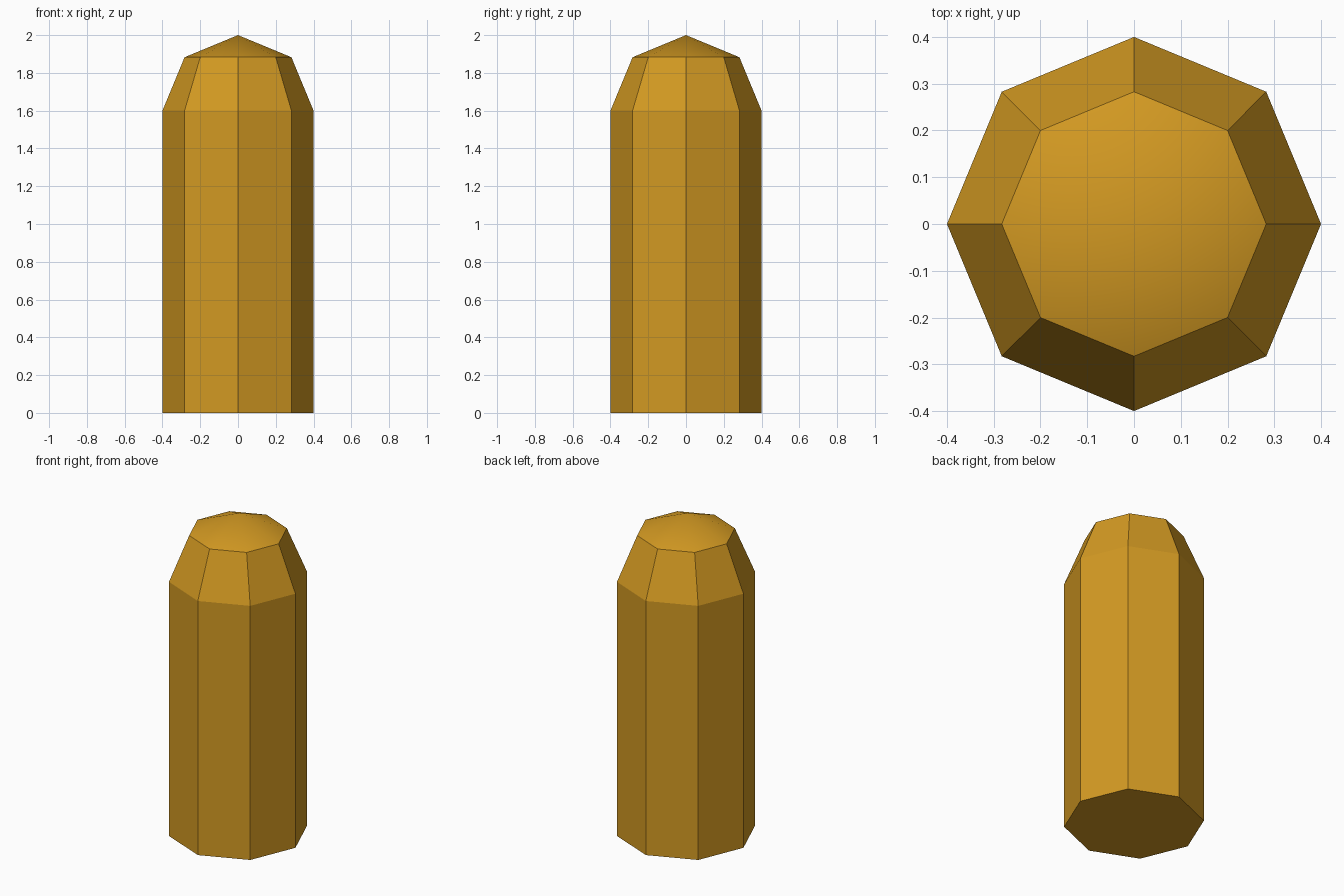
import bpy, bmesh
from math import cos, sin, pi

if "Cube" in bpy.data.objects:
    bpy.data.objects.remove(bpy.data.objects["Cube"])

SIDES = 8
RADIUS, SHOULDER = 0.4, 1.6
# Quarter-circle dome sampled in two steps: base, shoulder, dome ring
profile = [(RADIUS, 0.0), (RADIUS, SHOULDER),
           (RADIUS * cos(pi / 4), SHOULDER + RADIUS * sin(pi / 4))]

bm = bmesh.new()
rings = [[bm.verts.new((r * cos(2 * pi * i / SIDES), r * sin(2 * pi * i / SIDES), z))
          for i in range(SIDES)] for r, z in profile]
apex = bm.verts.new((0, 0, SHOULDER + RADIUS))

# Flat base, flat faceted sides and shoulder, smooth cap
bm.faces.new(rings[0][::-1])
for i in range(SIDES):
    j = (i + 1) % SIDES
    for low, high in zip(rings, rings[1:]):
        bm.faces.new((low[i], low[j], high[j], high[i]))
    bm.faces.new((rings[-1][i], rings[-1][j], apex)).smooth = True

mesh = bpy.data.meshes.new("domed_post")
bm.to_mesh(mesh)
bm.free()
post = bpy.data.objects.new("domed_post", mesh)
bpy.context.collection.objects.link(post)

# Amber colour
amber = bpy.data.materials.new("amber")
amber.diffuse_color = (0.65, 0.32, 0.016, 1)
amber.use_nodes = True
amber.node_tree.nodes["Principled BSDF"].inputs["Base Color"].default_value = amber.diffuse_color
mesh.materials.append(amber)
